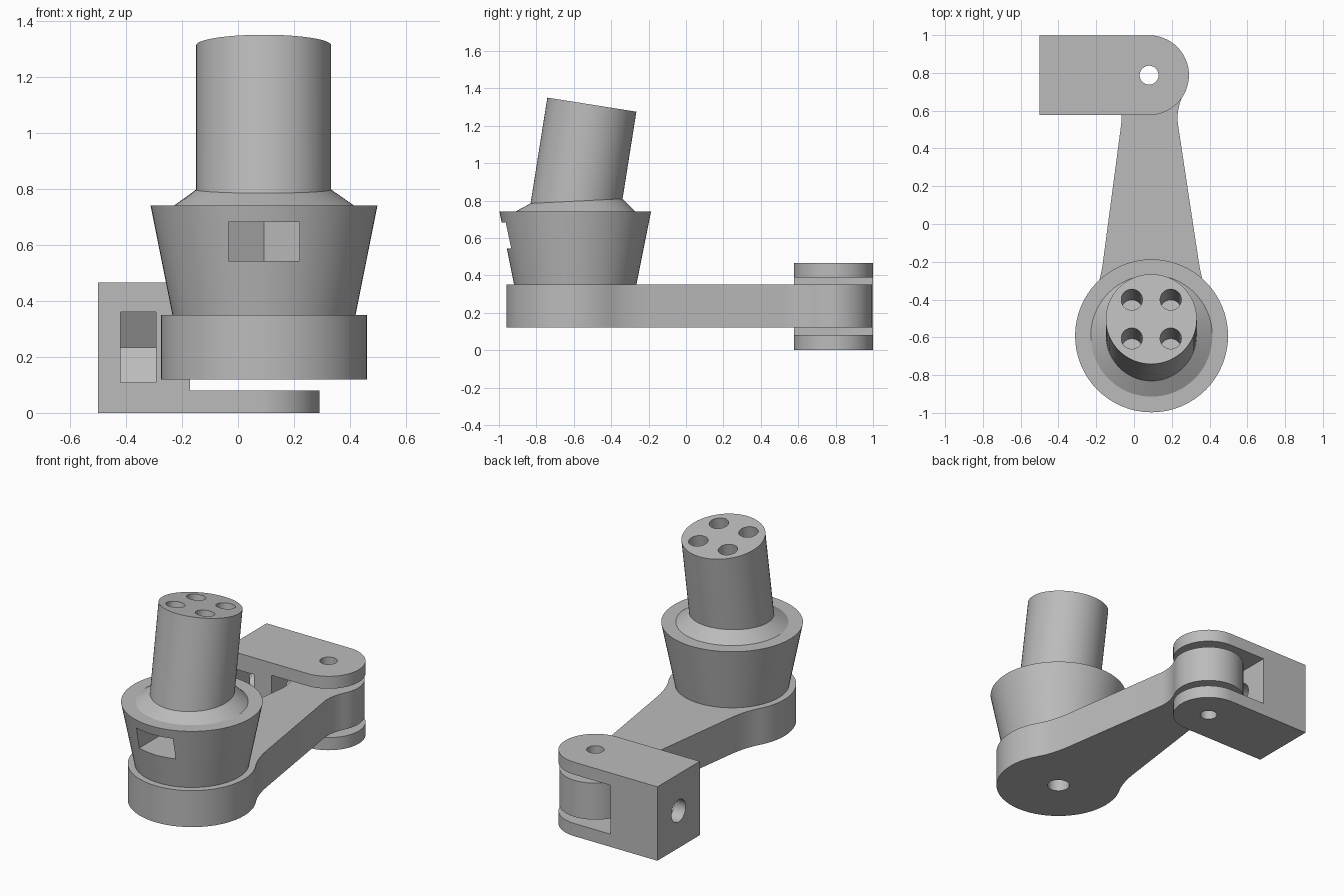
import bpy, bmesh
from math import sin, cos, pi, radians
from mathutils import Vector, Matrix

if "Cube" in bpy.data.objects:
    bpy.data.objects.remove(bpy.data.objects["Cube"])

grey = bpy.data.materials.new("plain grey")
grey.use_nodes = True
GREY = (0.5, 0.5, 0.5, 1)
grey.diffuse_color = GREY
grey.node_tree.nodes["Principled BSDF"].inputs["Base Color"].default_value = GREY

SEG = 64
BASE = Vector((0.093, -0.592, 0))      # big end of the arm
PIVOT = Vector((0.08, 0.788, 0))       # small end of the arm
TILT = Matrix.Rotation(radians(-9), 4, 'X')


def loft(name, rings):
    """Skin a list of equal-length point rings and cap both ends."""
    bm = bmesh.new()
    loops = [[bm.verts.new(p) for p in ring] for ring in rings]
    for a, b in zip(loops, loops[1:]):
        for i in range(len(a)):
            j = (i + 1) % len(a)
            bm.faces.new((a[i], a[j], b[j], b[i]))
    bm.faces.new(loops[0])
    bm.faces.new(loops[-1])
    bmesh.ops.recalc_face_normals(bm, faces=bm.faces)
    mesh = bpy.data.meshes.new(name)
    bm.to_mesh(mesh)
    bm.free()
    mesh.materials.append(grey)
    obj = bpy.data.objects.new(name, mesh)
    bpy.context.collection.objects.link(obj)
    return obj


def circle(c, r, z, n=SEG):
    return [Vector((c.x + r * cos(2 * pi * i / n), c.y + r * sin(2 * pi * i / n), z))
            for i in range(n)]


def extrude(name, outline, z0, z1):
    return loft(name, [[Vector((p[0], p[1], z)) for p in outline] for z in (z0, z1)])


def cylinder(name, c, r, z0, z1):
    return extrude(name, circle(c, r, 0), z0, z1)


def box(name, lo, hi):
    return extrude(name, [(lo[0], lo[1]), (hi[0], lo[1]), (hi[0], hi[1]), (lo[0], hi[1])],
                   lo[2], hi[2])


def select(obj):
    bpy.ops.object.select_all(action='DESELECT')
    obj.select_set(True)
    bpy.context.view_layer.objects.active = obj


def cut(obj, *cutters):
    for c in cutters:
        mod = obj.modifiers.new("cut", 'BOOLEAN')
        mod.operation, mod.solver, mod.object = 'DIFFERENCE', 'EXACT', c
        select(obj)
        bpy.ops.object.modifier_apply(modifier=mod.name)
        bpy.data.objects.remove(c)


def nut_slot(r, reach):
    """Hexagon with one corner at +y, stretched open towards -y."""
    h = r * sin(pi / 3)
    return [(-h, -reach), (h, -reach), (h, r / 2), (0, r), (-h, r / 2)]


def bezier(a, b, c, n=8):
    return [tuple((1 - t) ** 2 * p + 2 * t * (1 - t) * q + t * t * s
                  for p, q, s in zip(a, b, c)) for t in (i / n for i in range(1, n))]


def arc(cy, r, a0, a1, n=20):
    return [(r * cos(radians(a0 + (a1 - a0) * i / n)),
             cy + r * sin(radians(a0 + (a1 - a0) * i / n))) for i in range(n + 1)]


# Tapered arm: one half outline with fillets, mirrored across its centre line
big = arc(BASE.y, 0.368, -90, 30)
small = arc(PIVOT.y, 0.207, -28, 90)
neck_low, neck_high = (0.255, -0.21), (0.15, 0.53)
half = (big + bezier(big[-1], (0.273, -0.327), neck_low) + [neck_low, neck_high]
        + bezier(neck_high, (0.141, 0.61), small[0]) + small)
outline = half + [(-x, y) for x, y in half[-2:0:-1]]
slant = (BASE.x - PIVOT.x) / (PIVOT.y - BASE.y)
outline = [(x + PIVOT.x + slant * (PIVOT.y - y), y) for x, y in outline]
arm = extrude("arm", outline, 0.12, 0.35)
cut(arm, cylinder("base_hole", BASE, 0.065, 0.05, 0.4),
    cylinder("pivot_hole", PIVOT, 0.05, 0.05, 0.4))

# Flared cup with a bolt hole and a nut slot in front
cup = loft("flared_cup", [circle(BASE, 0.327, 0.35), circle(BASE, 0.405, 0.74)])
slot = [(x + BASE.x, y + BASE.y) for x, y in nut_slot(0.147, 0.5)]
cut(cup, cylinder("bolt_hole", BASE, 0.065, 0.3, 0.6),
    extrude("nut_cutter", slot, 0.543, 0.682))

# Tilted post rising from a sloping collar
foot = Vector((0.0915, -0.585, 0.797))
axis = TILT @ Vector((0, 0, 1))
spin = [TILT @ p for p in circle(Vector((0, 0, 0)), 0.241, 0)]
join = []
for p in spin:
    p = p + foot
    lift = (foot.z + 0.05 * (p.y - foot.y) - p.z) / (axis.z - 0.05 * axis.y)
    join.append(p + axis * lift)
top = foot + axis * 0.522
post = loft("post", [circle(BASE, 0.322, 0.74), join, [p + top for p in spin]])
for sx in (-1, 1):
    for sy in (-1, 1):
        hole = cylinder("post_hole", Vector((sx * 0.103, sy * 0.104, 0)), 0.056, -0.36, 0.1)
        hole.data.transform(Matrix.Translation(top) @ TILT)
        cut(post, hole)

# Clevis block: rounded end, arm slot, pivot hole, end hole and side nut slot
R = 0.211
nose = [(x + PIVOT.x, y) for x, y in arc(PIVOT.y, R, -90, 90, 32)]
clevis = extrude("clevis", nose + [(-0.5, PIVOT.y + R), (-0.5, PIVOT.y - R)], 0, 0.466)
MID = 0.234
end_hole = cylinder("end_hole", Vector((0, 0, 0)), 0.07, -0.1, 0.5)
end_hole.data.transform(Matrix.Translation((-0.5, PIVOT.y, MID)) @ Matrix.Rotation(pi / 2, 4, 'Y'))
side_slot = extrude("side_nut_cutter", nut_slot(0.145, 0.4), -0.42, -0.292)
side_slot.data.transform(Matrix(((0, 0, 1, 0), (0, 1, 0, PIVOT.y), (1, 0, 0, MID), (0, 0, 0, 1))))
side_slot.data.flip_normals()
bm = bmesh.new()
bm.from_mesh(side_slot.data)
bmesh.ops.recalc_face_normals(bm, faces=bm.faces)
bm.to_mesh(side_slot.data)
bm.free()
cut(clevis, box("arm_slot", (-0.172, 0.4, 0.08), (0.5, 1.2, 0.388)),
    cylinder("pin_hole", PIVOT, 0.05, -0.1, 0.6), end_hole, side_slot)

# Smooth the round walls, keep the edges crisp
for obj in (arm, cup, post, clevis):
    select(obj)
    bpy.ops.object.shade_smooth_by_angle(angle=radians(25))
